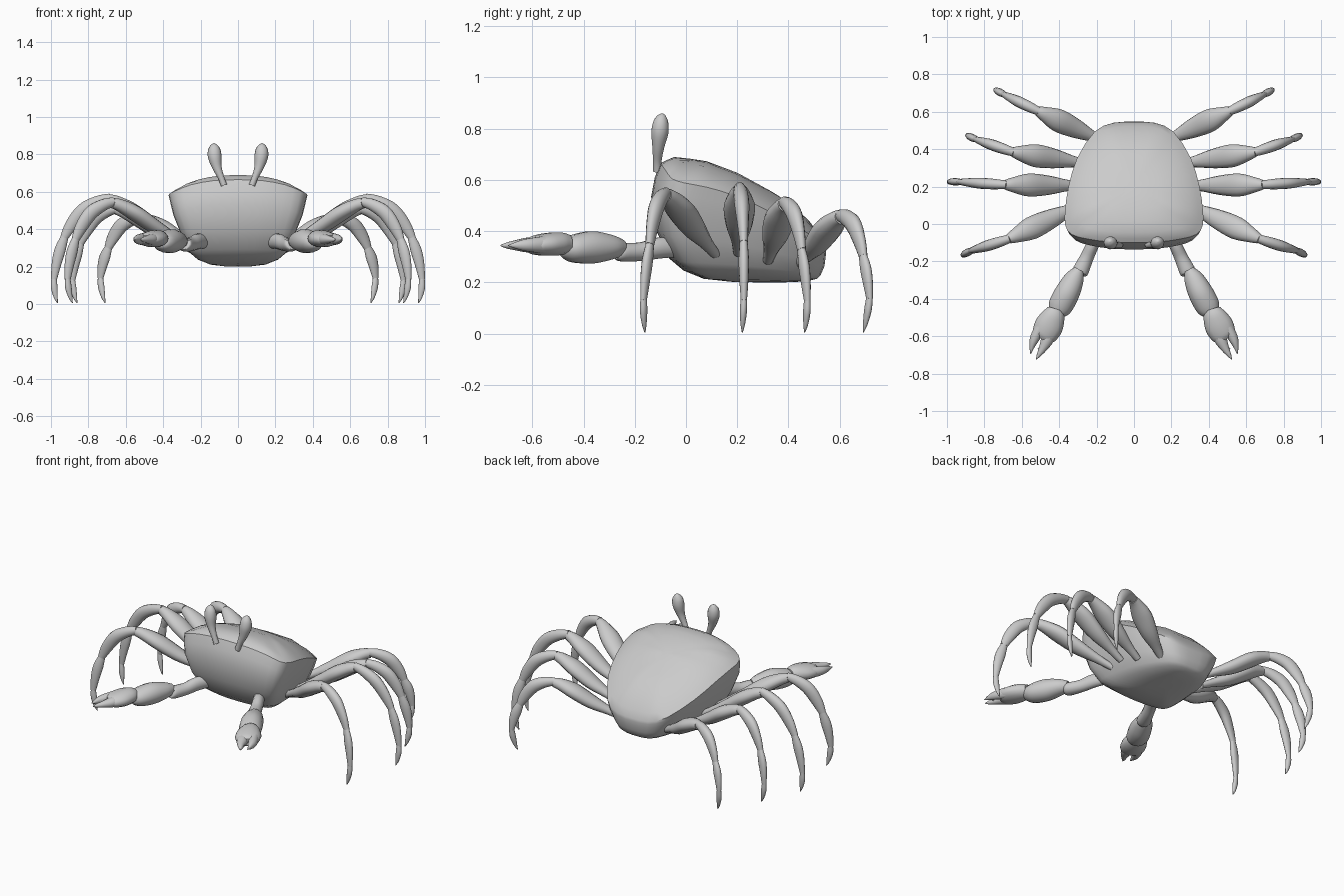
import bpy, bmesh, math
from mathutils import Vector as V


def catmull(pts, n):
    """Smoothly resample a list of equal-length tuples."""
    out = []
    for i in range(len(pts) - 1):
        a, b, c, d = pts[max(i - 1, 0)], pts[i], pts[i + 1], pts[min(i + 2, len(pts) - 1)]
        for k in range(n):
            t = k / n
            out.append([0.5 * (2 * q + (r - p) * t + (2 * p - 5 * q + 4 * r - s) * t * t
                               + (3 * q - p - 3 * r + s) * t ** 3)
                        for p, q, r, s in zip(a, b, c, d)])
    out.append(list(pts[-1]))
    return out


def loft(name, rings, start, end, angle=40, mirror=False):
    """Skin closed rings, closing both ends to a point."""
    bm = bmesh.new()
    vs = [[bm.verts.new(p) for p in r] for r in rings]
    n = len(rings[0])
    for a, b in zip(vs, vs[1:]):
        for i in range(n):
            bm.faces.new((a[i], a[(i + 1) % n], b[(i + 1) % n], b[i]))
    for ring, tip in ((vs[0], start), (vs[-1], end)):
        c = bm.verts.new(tip)
        for i in range(n):
            bm.faces.new((ring[i], ring[(i + 1) % n], c))
    bmesh.ops.recalc_face_normals(bm, faces=bm.faces)
    me = bpy.data.meshes.new(name)
    bm.to_mesh(me)
    bm.free()
    me.shade_smooth()
    me.set_sharp_from_angle(angle=math.radians(angle))
    ob = bpy.data.objects.new(name, me)
    bpy.context.collection.objects.link(ob)
    if mirror:
        ob.modifiers.new("mirror", 'MIRROR')
    return ob


def limb(name, pts, side=None, sides=14, n=4):
    """Elliptical tube through (x, y, z, half width, half height), mirrored in x."""
    pts = catmull(pts, n)
    P = [V(p[:3]) for p in pts]
    if side is None:
        side = (P[-1] - P[0]).cross(V((0, 0, 1)))
    rings = []
    for i, p in enumerate(pts):
        t = (P[min(i + 1, len(P) - 1)] - P[max(i - 1, 0)]).normalized()
        s = (side - t * side.dot(t)).normalized()
        u = s.cross(t)
        rings.append([P[i] + s * max(p[3], .002) * math.cos(a) + u * max(p[4], .002) * math.sin(a)
                      for a in (2 * math.pi * k / sides for k in range(sides))])
    return loft(name, rings, P[0], P[-1], 50, True)


# Body shell: sharp tilted rim, domed top, bowl-shaped underside
TOP = [(-.14, .655), (-.1, .665), (-.05, .69), (.07, .677), (.2, .628), (.4, .52), (.5, .43), (.56, .33)]


def top(y):
    for (a, za), (b, zb) in zip(TOP, TOP[1:]):
        if y <= b:
            return za + (zb - za) * (y - a) / (b - a)
    return TOP[-1][1]


half = catmull([(0, -.1, .665), (.13, -.096, .66), (.25, -.08, .638), (.335, -.055, .605), (.368, -.005, .588),
                (.368, .08, .572), (.35, .2, .535), (.305, .35, .465), (.21, .495, .38), (.11, .54, .345),
                (0, .545, .34)], 2)
rim = half + [[-x, y, z] for x, y, z in half[-2:0:-1]]
rings = []
for t in (.15, .4, .62, .82, .93):
    r = []
    for x, y, z in rim:
        yy = .2 + (y - .2) * t
        r.append((x * t, yy, top(yy) + (z - top(y)) * t ** 3))
    rings.append(r)
rings.append(rim)
for a, c, yf, yb in ((.97, .88, -.122, .547), (.93, .72, -.136, .545), (.82, .45, -.12, .54),
                     (.70, .2, -.065, .525), (.58, .1, -.01, .51), (.40, .03, .07, .47), (.2, .005, .18, .4)):
    rings.append([(x * a, yf + (y + .1) / .645 * (yb - yf), .2 + (z - .2) * c) for x, y, z in rim])
loft("body_shell", rings, (0, .2, top(.2)), (0, .29, .2), 32)

# Eyes on stalks
limb("eye_stalks", [(.075, -.112, .635, .017, .017), (.09, -.112, .675, .017, .017), (.112, -.108, .73, .025, .024),
                    (.124, -.102, .785, .036, .034), (.127, -.098, .825, .033, .03),
                    (.128, -.094, .85, .018, .017), (.128, -.093, .86, .003, .003)], V((1, 0, 0)))

# Walking legs: base, knee, two joints, tip
legs = [((.26, .115, .31), (.67, -.08, .54), (.865, -.14, .35), (.91, -.165, .135), (.885, -.16, .005)),
        ((.27, .205, .315), (.69, .21, .56), (.925, .225, .36), (.983, .226, .135), (.965, .22, .005)),
        ((.24, .32, .285), (.65, .385, .505), (.84, .45, .33), (.885, .473, .13), (.86, .463, .005)),
        ((.15, .435, .265), (.515, .605, .455), (.69, .69, .305), (.735, .716, .14), (.71, .692, .005))]
for i, pts in enumerate(legs, 1):
    base, knee, j2, j3, tip = map(V, pts)
    side = (tip - knee).cross(V((0, 0, 1))).normalized()
    out = V((0, 0, 1)).cross(side)
    at = lambda a, b, t, w, h, off=V((0, 0, 0)): (*(a.lerp(b, t) + off), w, h)
    # Broad flat upper leg
    limb(f"upper_leg_{i}", [at(base, knee, 0, .02, .018), at(base, knee, .2, .03, .025),
                            at(base, knee, .45, .052, .038), at(base, knee, .7, .061, .042, V((0, 0, .012))),
                            at(base, knee, .9, .04, .034, V((0, 0, .01))), at(base, knee, 1, .026, .028)],
         (knee - base).cross(V((0, 0, 1))))
    # Arched middle leg
    bend = V((0, 0, .042)) + out * .02
    limb(f"middle_leg_{i}", [at(knee, j2, -.04, .022, .024), at(knee, j2, .2, .028, .032, bend * .65),
                             at(knee, j2, .5, .029, .038, bend), at(knee, j2, .8, .022, .034, bend * .6),
                             at(knee, j2, 1.02, .016, .022)], side)
    # Lower leg
    limb(f"lower_leg_{i}", [at(j2, j3, -.06, .014, .018), at(j2, j3, .3, .02, .03, out * .008),
                            at(j2, j3, .65, .018, .026, out * .008), at(j2, j3, 1.02, .012, .016)], side)
    # Pointed foot
    limb(f"foot_{i}", [at(j3, tip, -.04, .012, .014), at(j3, tip, .35, .014, .018, out * .006),
                       at(j3, tip, .75, .009, .011, out * .005), at(j3, tip, 1, .002, .002)], side)

# Claw arms
limb("claw_arm_inner", [(.16, .0, .335, .03, .035), (.215, -.1, .335, .034, .042), (.25, -.175, .32, .036, .037),
                        (.285, -.25, .318, .043, .037), (.292, -.265, .32, .035, .03)])
limb("claw_arm_outer", [(.293, -.245, .335, .028, .03), (.318, -.29, .337, .052, .048),
                        (.355, -.365, .337, .066, .064), (.392, -.435, .332, .066, .056),
                        (.412, -.47, .335, .05, .042), (.417, -.48, .337, .03, .03)])
# Pincers: palm, fixed finger and moving finger
limb("claw_palm", [(.418, -.455, .35, .042, .035), (.43, -.49, .351, .062, .045), (.455, -.545, .348, .076, .045),
                   (.482, -.595, .345, .066, .036), (.495, -.615, .345, .04, .022)])
limb("claw_inner_finger", [(.44, -.555, .347, .03, .034), (.462, -.615, .346, .034, .03),
                           (.487, -.665, .345, .022, .02), (.51, -.702, .344, .011, .011),
                           (.522, -.724, .344, .002, .002)])
limb("claw_outer_finger", [(.502, -.555, .347, .03, .034), (.53, -.61, .346, .026, .027),
                           (.544, -.65, .345, .016, .018), (.553, -.694, .344, .002, .002)])
# Small teeth along the pincer gap
for k, (x, y) in enumerate(((.487, -.628), (.503, -.66)), 1):
    limb(f"claw_tooth_{k}", [(x - .012, y, .345, .011, .011), (x + .012, y - .008, .345, .002, .002)], n=1, sides=8)
